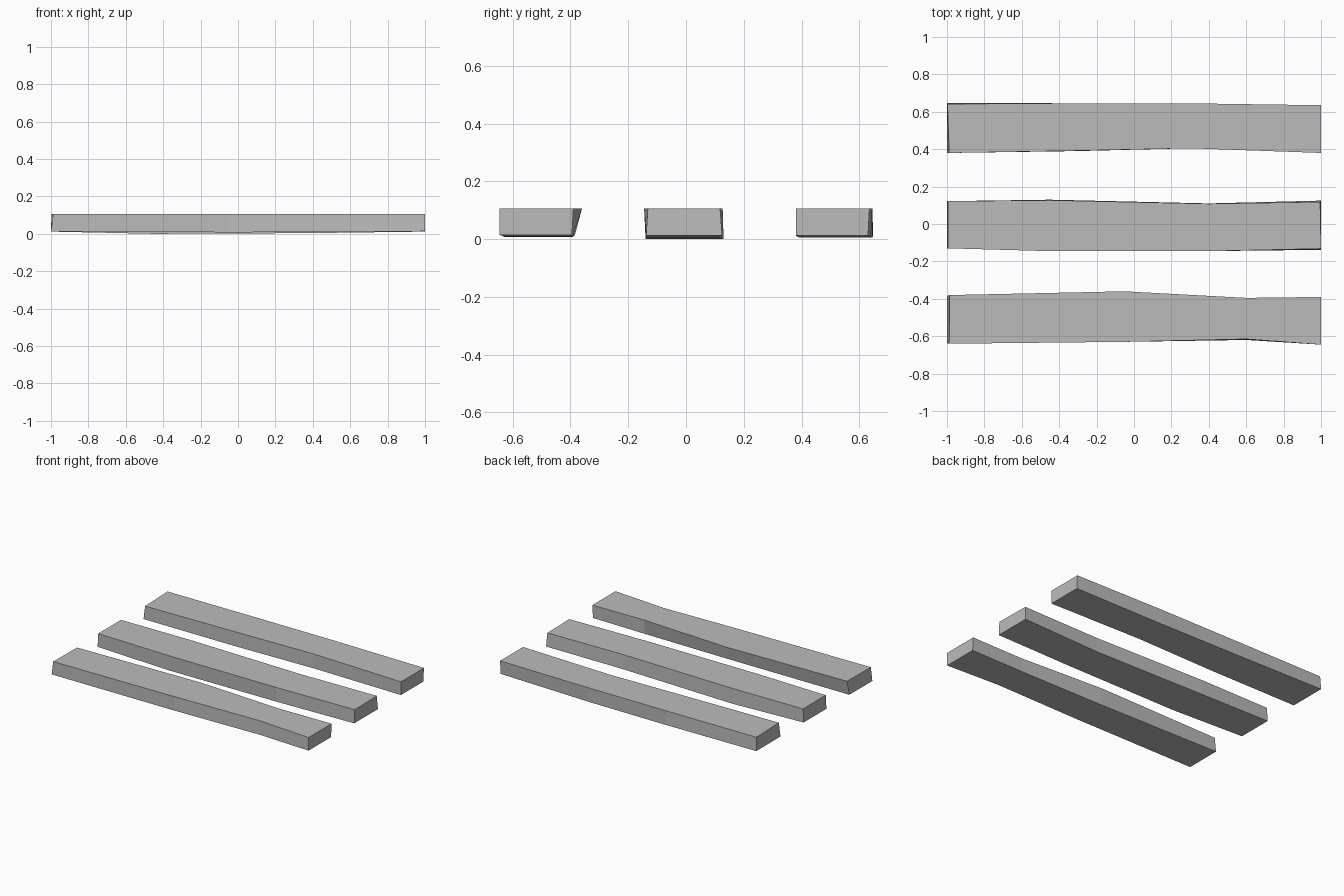
import bpy
import bmesh

if "Cube" in bpy.data.objects:
    bpy.data.objects.remove(bpy.data.objects["Cube"], do_unlink=True)

grey = bpy.data.materials.new("plank grey")
grey.use_nodes = True
grey.diffuse_color = (0.5, 0.5, 0.5, 1)
grey.node_tree.nodes["Principled BSDF"].inputs["Base Color"].default_value = (0.5, 0.5, 0.5, 1)

TOP = 0.106


def plank(name, stations, left_tops, right_tops):
    """Loft a warped board; each station is x, top front/back y, bottom front/back y, bottom z."""
    bm = bmesh.new()
    rings = []
    for i, (x, tf, tb, bf, bb, z) in enumerate(stations):
        x_front = x_back = x
        if i == 0:
            x_front, x_back = left_tops
        elif i == len(stations) - 1:
            x_front, x_back = right_tops
        corners = [(x, bf, z), (x, bb, z), (x_back, tb, TOP), (x_front, tf, TOP)]
        rings.append([bm.verts.new(c) for c in corners])
    for a, b in zip(rings, rings[1:]):
        for i in range(4):
            j = (i + 1) % 4
            bm.faces.new((a[i], a[j], b[j], b[i]))
    bm.faces.new(rings[0])
    bm.faces.new(reversed(rings[-1]))
    bmesh.ops.recalc_face_normals(bm, faces=bm.faces)
    mesh = bpy.data.meshes.new(name)
    bm.to_mesh(mesh)
    bm.free()
    mesh.materials.append(grey)
    bpy.context.collection.objects.link(bpy.data.objects.new(name, mesh))


# Front board, waisted towards its left end
plank("front_plank", [
    (-1, -.64, -.38, -.64, -.385, .013),
    (-.05, -.63, -.36, -.63, -.392, .008),
    (.6, -.615, -.395, -.62, -.395, .01),
    (1, -.645, -.39, -.645, -.395, .014),
], (-.988, -.985), (1, 1))

# Middle board, bowed forward
plank("middle_plank", [
    (-1, -.13, .122, -.13, .122, .012),
    (-.45, -.145, .127, -.14, .13, 0),
    (.4, -.145, .108, -.14, .11, .004),
    (1, -.132, .118, -.138, .125, .012),
], (-.995, -.995), (1, .995))

# Back board, slightly narrowed past the middle
plank("back_plank", [
    (-1, .38, .642, .38, .648, .012),
    (-.3, .392, .645, .39, .645, .006),
    (.3, .405, .645, .405, .64, .005),
    (1, .38, .635, .38, .63, .013),
], (-.988, -.997), (1, 1))
